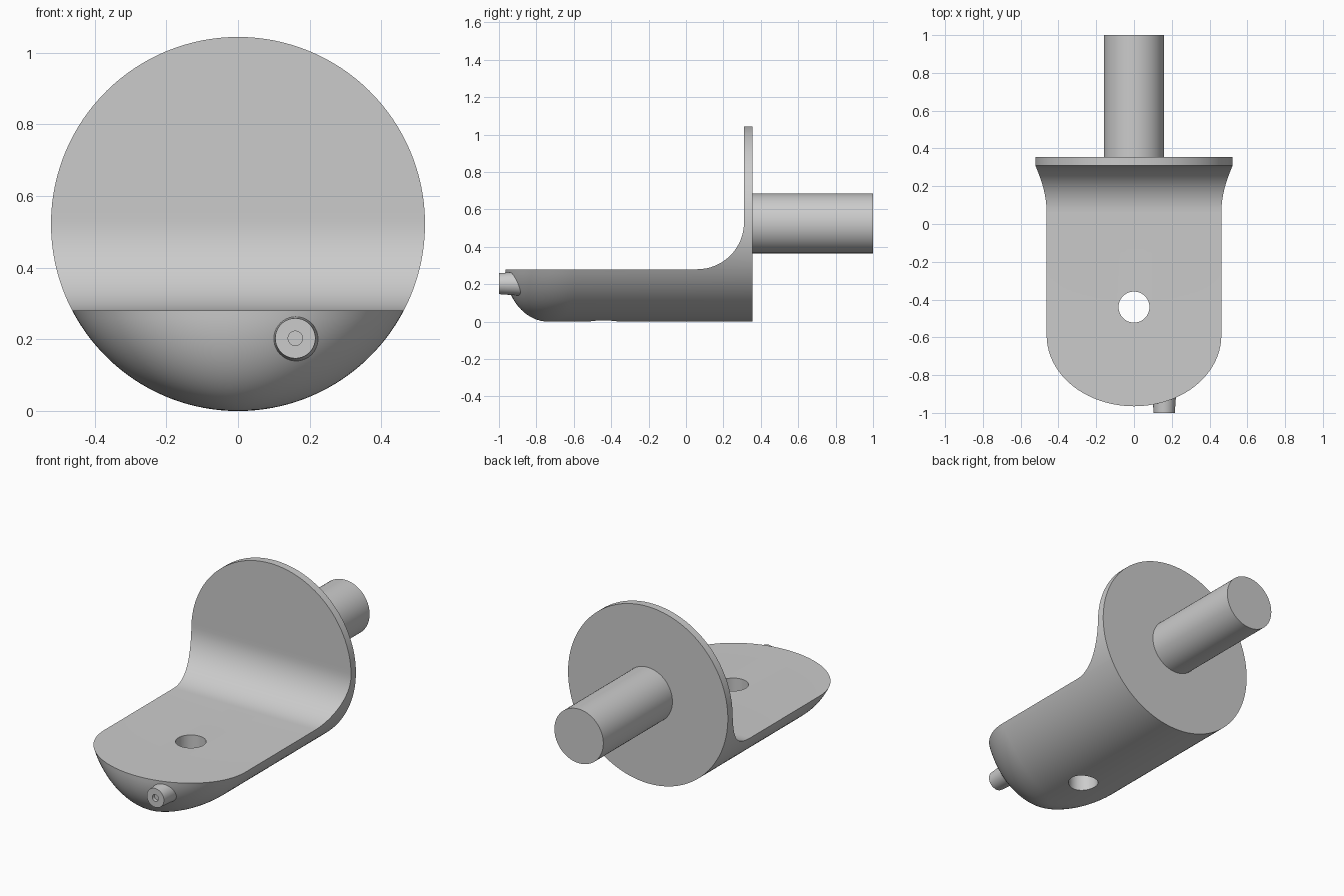
import bpy, bmesh, math
from mathutils import Matrix

if "Cube" in bpy.data.objects:
    bpy.data.objects.remove(bpy.data.objects["Cube"], do_unlink=True)

R = 0.522                 # radius of the round body
SHELF = 0.28              # height of the flat shelf
BACK, WALL = 0.355, 0.31  # back and front of the upright disc
FILLET = 0.25

metal = bpy.data.materials.new("light grey metal")
metal.use_nodes = True
grey = (0.6, 0.6, 0.6, 1)
metal.diffuse_color = grey
bsdf = metal.node_tree.nodes["Principled BSDF"]
bsdf.inputs["Base Color"].default_value = grey
bsdf.inputs["Roughness"].default_value = 0.5


def finish(name, bm):
    bmesh.ops.remove_doubles(bm, verts=bm.verts, dist=1e-5)
    bmesh.ops.recalc_face_normals(bm, faces=bm.faces)
    mesh = bpy.data.meshes.new(name)
    bm.to_mesh(mesh)
    bm.free()
    mesh.materials.append(metal)
    obj = bpy.data.objects.new(name, mesh)
    bpy.context.collection.objects.link(obj)
    return obj


def smooth(obj):
    bpy.ops.object.select_all(action='DESELECT')
    obj.select_set(True)
    bpy.context.view_layer.objects.active = obj
    bpy.ops.object.shade_smooth_by_angle(angle=math.radians(30))


def turned(name, profile, x, z, steps=64):
    """Revolve (radius, y) points around an axis parallel to y."""
    bm = bmesh.new()
    rings = []
    for r, y in profile:
        rings.append([bm.verts.new((x + r * math.cos(a), y, z + r * math.sin(a)))
                      for a in (math.tau * i / steps for i in range(steps))])
    for lo, hi in zip(rings, rings[1:]):
        for i in range(steps):
            j = (i + 1) % steps
            bm.faces.new((lo[i], lo[j], hi[j], hi[i]))
    bm.faces.new(rings[0])
    bm.faces.new(rings[-1])
    return finish(name, bm)


# Body: horizontal slices, each as wide as the round section at its height
def outline(z, centre, depth, steps=40):
    w = math.sqrt(max(0, R * R - (R - z) ** 2))
    pts = [(-w, BACK, z)]
    for i in range(steps + 1):
        a = math.pi * i / steps
        pts.append((-w * math.cos(a), centre - depth * math.sin(a), z))
    return pts + [(w, BACK, z)]


slices = []
t_shelf = math.acos((R - SHELF) / R)
# rounded nose below the shelf
for i in range(25):
    z = R * (1 - math.cos(t_shelf * i / 24))
    s = math.sqrt(max(0, 1 - (1 - z / SHELF) ** 2))
    centre = -0.69 + 0.10 * s
    slices.append(outline(z, centre, centre + 0.735 + 0.23 * s))
# fillet from the shelf up to the disc
for i in range(17):
    a = math.pi / 2 * i / 16
    slices.append(outline(SHELF + FILLET * (1 - math.cos(a)),
                          WALL - FILLET * (1 - math.sin(a)), 0))
# upper half of the disc
t0 = math.acos((R - SHELF - FILLET) / R)
for i in range(1, 33):
    t = t0 + (math.pi - t0) * i / 32
    slices.append(outline(R * (1 - math.cos(t)), WALL, 0))

bm = bmesh.new()
rows = [[bm.verts.new(p) for p in s] for s in slices]
for lo, hi in zip(rows, rows[1:]):
    for i in range(len(lo)):
        j = (i + 1) % len(lo)
        bm.faces.new((lo[i], lo[j], hi[j], hi[i]))
bmesh.ops.dissolve_degenerate(bm, dist=1e-6, edges=bm.edges)
body = finish("bracket_body", bm)

# Vertical drilled hole through the shelf
bm = bmesh.new()
bmesh.ops.create_cone(bm, cap_ends=True, segments=48, radius1=0.082, radius2=0.082,
                      depth=1, matrix=Matrix.Translation((0, -0.44, 0.1)))
cutter = finish("hole_cutter", bm)
cutter.hide_render = True
mod = body.modifiers.new("hole", 'BOOLEAN')
mod.operation = 'DIFFERENCE'
mod.solver = 'EXACT'
mod.object = cutter
bpy.context.view_layer.objects.active = body
bpy.ops.object.modifier_apply(modifier=mod.name)
bpy.data.objects.remove(cutter, do_unlink=True)
smooth(body)

# Rear shaft
smooth(turned("rear_shaft", [(0.16, BACK - 0.01), (0.16, 1)], 0, 0.525))

# Small tapered nozzle on the nose, with a dimple in its tip
smooth(turned("front_nozzle", [(0.02, -0.98), (0.02, -1), (0.056, -1), (0.066, -0.86)],
              0.16, 0.203, 40))
